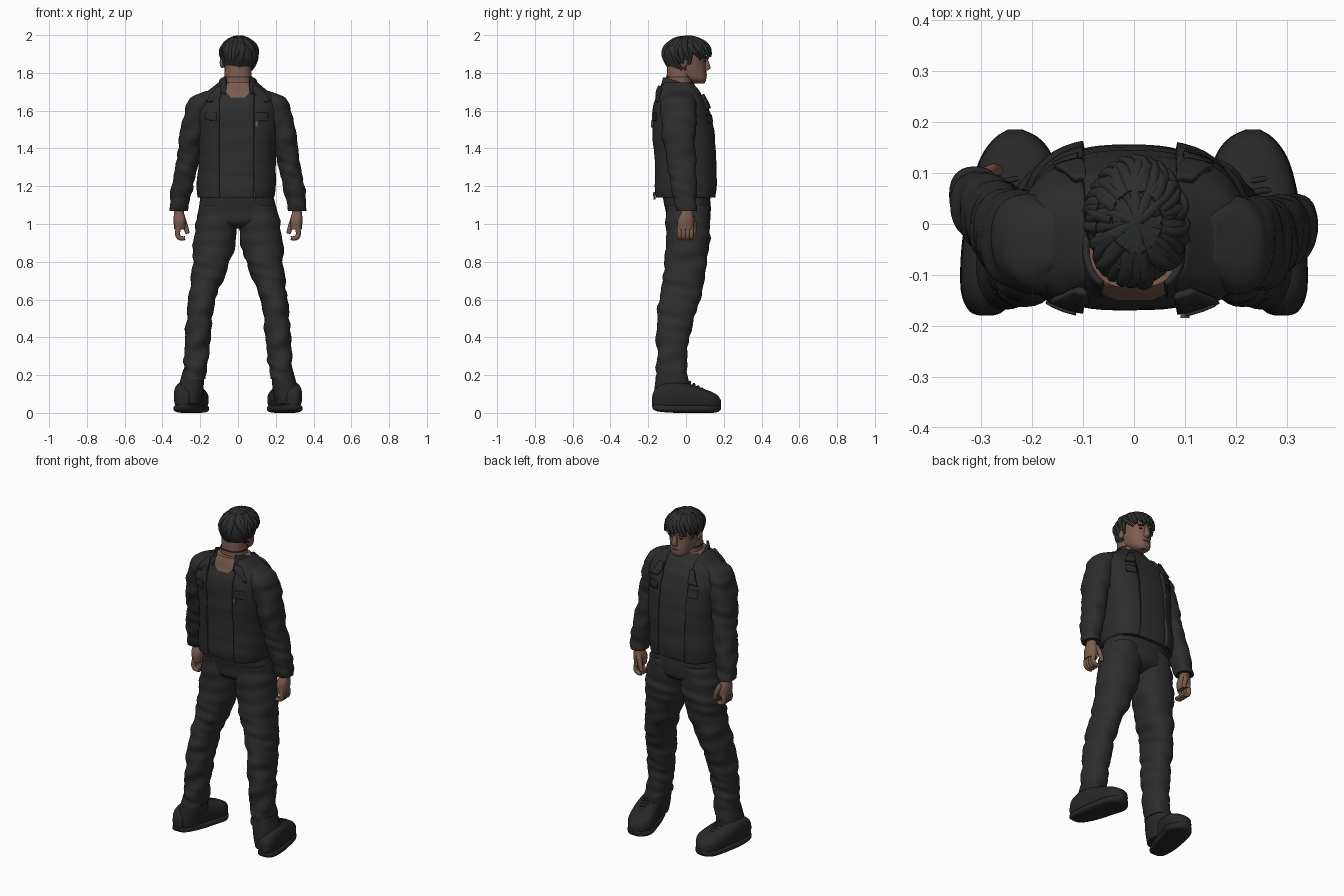
import bpy, bmesh, math, random
from mathutils import Vector

random.seed(4)
if "Cube" in bpy.data.objects:
    bpy.data.objects.remove(bpy.data.objects["Cube"])


def material(name, r, g, b):
    m = bpy.data.materials.new(name)
    m.use_nodes = True
    m.diffuse_color = (r, g, b, 1)
    m.node_tree.nodes["Principled BSDF"].inputs["Base Color"].default_value = (r, g, b, 1)
    return m


JACKET = material("jacket_black", .025, .025, .025)
SHIRT = material("shirt_charcoal", .028, .028, .028)
PANTS = material("trouser_black", .026, .026, .026)
BOOT = material("boot_black", .021, .021, .021)
HAIR = material("hair_black", .025, .026, .026)
SKIN = material("skin_brown", .2, .108, .076)
LIP = material("lip_brown", .15, .07, .05)
METAL = material("dull_metal", .12, .11, .1)


def add(name, bm, mat, angle=50):
    me = bpy.data.meshes.new(name)
    bmesh.ops.recalc_face_normals(bm, faces=bm.faces)
    bm.to_mesh(me)
    bm.free()
    ob = bpy.data.objects.new(name, me)
    bpy.context.collection.objects.link(ob)
    me.materials.append(mat)
    bpy.ops.object.select_all(action="DESELECT")
    ob.select_set(True)
    bpy.context.view_layer.objects.active = ob
    bpy.ops.object.shade_smooth_by_angle(angle=math.radians(angle))
    return ob


def solidify(ob, thickness, offset=-1):
    mod = ob.modifiers.new("thickness", "SOLIDIFY")
    mod.thickness, mod.offset = thickness, offset


def slice_mesh(bm, point, normal):
    bmesh.ops.bisect_plane(bm, geom=bm.verts[:] + bm.edges[:] + bm.faces[:], plane_co=point, plane_no=normal)


def spline(a, b, c, d, t):
    return b + .5 * t * (c - a + t * (2 * a - 5 * b + 4 * c - d + t * (3 * (b - c) + d - a)))


def loft_bm(rings, axis="z", n=32, steps=4, power=2.3, fold=0, waves=75, caps=True):
    """Each ring is (position along axis, min u, max u, min v, max v)."""
    bm, loops, last = bmesh.new(), [], len(rings) - 1
    for i in range(last * steps + 1):
        k = min(i // steps, last - 1)
        four = [rings[min(max(k + j, 0), last)] for j in (-1, 0, 1, 2)]
        h, u0, u1, v0, v1 = [spline(*vals, i / steps - k) for vals in zip(*four)]
        loop = []
        for j in range(n):
            a = math.tau * j / n
            c, s = math.cos(a), math.sin(a)
            # Cloth folds run round the tube at a changing slant and strength
            f = fold * (math.sin(waves * h + 2.5 * math.sin(a + 11 * h)) * math.sin(a + 17 * h)
                        + .6 * math.sin(.55 * waves * h - 3 * c + 2 * s))
            u = (u0 + u1) / 2 + ((u1 - u0) / 2 + f) * math.copysign(abs(c) ** (2 / power), c)
            v = (v0 + v1) / 2 + ((v1 - v0) / 2 + f) * math.copysign(abs(s) ** (2 / power), s)
            loop.append(bm.verts.new((u, v, h) if axis == "z" else (u, h, v)))
        loops.append(loop)
    for p, q in zip(loops, loops[1:]):
        for j in range(n):
            bm.faces.new((p[j], p[j - 1], q[j - 1], q[j]))
    if caps:
        bm.faces.new(loops[0])
        bm.faces.new(loops[-1])
    return bm


def loft(name, rings, mat, **kw):
    return add(name, loft_bm(rings, **kw), mat)


def mirrored(rings, s, lean=0):
    """Put rings on side s; lean swings the lower part towards +y."""
    out = []
    for h, a, b, c, d in rings:
        k = lean * max(0, 1.65 - h)
        out.append((h, min(a * s, b * s), max(a * s, b * s), c + k, d + k))
    return out


def blob(name, loc, size, mat):
    bm = bmesh.new()
    bmesh.ops.create_uvsphere(bm, u_segments=16, v_segments=10, radius=1)
    for v in bm.verts:
        v.co = Vector(loc) + v.co * Vector(size)
    return add(name, bm, mat, 180)


def tubes(name, paths, mat, radius, tip=1):
    cu = bpy.data.curves.new(name, "CURVE")
    cu.dimensions, cu.bevel_depth, cu.bevel_resolution = "3D", radius, 2
    cu.resolution_u, cu.use_fill_caps = 4, True
    for pts in paths:
        sp = cu.splines.new("NURBS")
        sp.points.add(len(pts) - 1)
        sp.use_endpoint_u, sp.order_u = True, 3
        for i, (p, q) in enumerate(zip(sp.points, pts)):
            p.co = (*q, 1)
            p.radius = 1 + (tip - 1) * (i / (len(pts) - 1)) ** 2
    ob = bpy.data.objects.new(name, cu)
    bpy.context.collection.objects.link(ob)
    cu.materials.append(mat)
    bpy.ops.object.select_all(action="DESELECT")
    ob.select_set(True)
    bpy.context.view_layer.objects.active = ob
    bpy.ops.object.convert(target="MESH")


def patch(name, x0, x1, z0, z1, y, target, skew=0, thick=.006):
    """Thin cloth plate laid on the target; skew slides its top edge in x."""
    bm = bmesh.new()
    bmesh.ops.create_grid(bm, x_segments=8, y_segments=8, size=.5)
    for v in bm.verts:
        u, w = v.co.x, v.co.y
        v.co = ((x0 + x1) / 2 + u * (x1 - x0) + skew * (w + .5), y, (z0 + z1) / 2 + w * (z1 - z0))
    ob = add(name, bm, JACKET)
    wrap = ob.modifiers.new("wrap", "SHRINKWRAP")
    wrap.target, wrap.offset = target, thick / 2
    solidify(ob, thick, 0)


# Torso: scoop-neck shirt inside an open jacket
body = [(1.14, -.215, .19, -.166, .163), (1.2, -.22, .2, -.172, .168), (1.3, -.21, .2, -.172, .168),
        (1.45, -.21, .21, -.18, .16), (1.58, -.225, .225, -.183, .135), (1.66, -.21, .21, -.168, .103),
        (1.71, -.15, .15, -.152, .078), (1.75, -.1, .1, -.138, .052)]
g = .014
inner = [(h, a + g, b - g, c + g, d - g) for h, a, b, c, d in body]
bm = loft_bm(inner, n=64, steps=6, power=2.7, fold=.002)
slice_mesh(bm, (0, 0, 1.67), (0, 0, 1))
for s in (-1, 1):
    slice_mesh(bm, (s * .035, 0, 1.67), (-s, 0, 1))
shirt = add("shirt", bm, SHIRT)
shirt.data.materials.append(SKIN)
for f in shirt.data.polygons:
    c = f.center
    f.material_index = int(c.y < 0 and c.z > 1.67 + max(0, abs(c.x) - .035))

bm = loft_bm(body, n=48, steps=6, power=2.7, fold=.002, waves=45, caps=False)
for x in (-.1, .085):
    slice_mesh(bm, (x, 0, 0), (1, 0, 0))
gap = [f for f in bm.faces if -.1 < f.calc_center_median().x < .085]
bmesh.ops.delete(bm, geom=gap, context="FACES")
jacket = add("jacket", bm, JACKET)
solidify(jacket, .016)

# Pocket flaps and folded collar points
for side, y, drop in (("back", -.2, 0), ("front", .18, .03)):
    for s in (-1, 1):
        x = .15 if s > 0 else -.155
        patch("pocket_flap_%s_%d" % (side, s), x - .045, x + .035, 1.545, 1.59, y, jacket)
        patch("collar_point_%s_%d" % (side, s), s * .135 - .03, s * .135 + .03, 1.645 - drop, 1.74 - drop,
              y * .75, jacket, -s * .035, .014)
bm = bmesh.new()
bmesh.ops.create_cone(bm, segments=10, radius1=.009, radius2=.009, depth=.012, cap_ends=True)
for v in bm.verts:
    v.co = (.1 + v.co.x, -.178 + v.co.z, 1.53 + 2 * v.co.y)
add("pocket_pin", bm, METAL)
tubes("zip_pull", [[(.088, -.168, 1.17), (.09, -.17, 1.15), (.09, -.166, 1.13)]], METAL, .005)

# Sloping collar band
bm = loft_bm([(1.69, -.13, .13, -.158, .085), (1.74, -.108, .108, -.148, .07), (1.775, -.1, .1, -.14, .06)], n=48, caps=False)
for v in bm.verts:
    v.co.z -= max(0, v.co.y + .1) * .38
for x in (-.065, .065):
    slice_mesh(bm, (x, 0, 0), (1, 0, 0))
gap = [f for f in bm.faces if abs(f.calc_center_median().x) < .065]
bmesh.ops.delete(bm, geom=gap, context="FACES")
solidify(add("collar", bm, JACKET), .012)

# Trousers
loft("trouser_seat", [(.975, -.04, .04, -.05, .06), (1.01, -.205, .205, -.1, .12), (1.08, -.208, .205, -.11, .13),
                      (1.17, -.195, .18, -.13, .13)], PANTS, fold=.002)
leg = [(1.1, .01, .2, -.105, .125), (1, .003, .223, -.108, .128), (.9, .014, .237, -.105, .125),
       (.8, .042, .24, -.115, .11), (.7, .08, .25, -.123, .097), (.6, .12, .263, -.143, .075),
       (.5, .135, .273, -.153, .043), (.4, .145, .28, -.157, .02), (.3, .155, .286, -.152, .004),
       (.24, .165, .286, -.158, .008), (.18, .17, .296, -.159, .01)]

arm = [(1.705, .12, .165, -.08, .01), (1.675, .11, .24, -.12, .04), (1.645, .12, .264, -.132, .05),
       (1.58, .15, .287, -.135, .055), (1.45, .185, .313, -.128, .045), (1.35, .205, .322, -.11, .045),
       (1.25, .225, .343, -.098, .048), (1.15, .25, .358, -.08, .045), (1.07, .265, .362, -.063, .043)]
palm = [(1.1, .29, .335, -.03, .02), (1.06, .286, .338, -.038, .025), (1.02, .276, .342, -.058, .03), (.97, .28, .337, -.058, .025)]
boot = [(-.18, .28, .3, .05, .08), (-.17, .257, .322, .03, .115), (-.13, .232, .338, .02, .15), (-.05, .2, .337, .015, .165),
        (.03, .175, .325, .015, .15), (.1, .155, .31, .015, .125), (.14, .165, .294, .015, .11), (.17, .19, .27, .02, .09),
        (.185, .22, .246, .035, .065)]
shaft = [(.05, .2, .325, -.168, .02), (.13, .183, .316, -.167, .022), (.23, .176, .29, -.152, 0)]
sole = [(y, a - .002, b + .002, c - .015, .045) for y, a, b, c, d in boot]

for side, s in (("left", 1), ("right", -1)):
    loft(side + "_trouser_leg", mirrored(leg, s), PANTS, steps=8, fold=.0042)
    lean = .02 if s > 0 else .115
    loft(side + "_sleeve", mirrored(arm, s, lean), JACKET, steps=8, fold=.0038)
    # Hand with curled fingers
    loft(side + "_palm", mirrored(palm, s, lean), SKIN, n=20)
    dy = lean * .65
    fingers = [[(s * .312, y + dy, .99), (s * .325, y + dy, .95), (s * .308, y + dy, .92), (s * .28, y + dy, .925)]
               for y in (-.047, -.026, -.005, .015)]
    tubes(side + "_fingers", fingers, SKIN, .014, .75)
    tubes(side + "_thumb", [[(s * .3, .015 + dy, 1.04), (s * .28, .035 + dy, 1), (s * .267, .03 + dy, .95)]], SKIN, .016, .7)
    # Boot, sole and laces
    loft(side + "_boot", mirrored(boot, s), BOOT, axis="y", power=2.8)
    loft(side + "_boot_shaft", mirrored(shaft, s), BOOT)
    loft(side + "_sole", mirrored(sole, s), BOOT, axis="y", power=3.2)
    laces = []
    for k in range(4):
        y, z = .015 + .022 * k, .165 - .012 * k
        x = s * (.25 - .1 * y)
        laces.append([(x - .045, y, z - .03), (x - .02, y, z), (x + .02, y + .01, z), (x + .045, y, z - .03)])
    tubes(side + "_laces", laces, BOOT, .006)
    # Ear, eye and brow
    blob(side + "_ear", (s * .083, -.012, 1.855), (.014, .02, .03), SKIN)
    blob(side + "_eye", (s * .033, .098, 1.862), (.013, .007, .004), HAIR)
    blob(side + "_brow", (s * .035, .1, 1.88), (.02, .009, .004), HAIR)

# Head and neck
loft("neck", [(1.66, -.09, .09, -.11, .03), (1.72, -.074, .074, -.105, .03), (1.84, -.07, .07, -.1, .035)], SKIN)
loft("neck_cord", [(1.775, -.076, .076, -.107, .035), (1.782, -.076, .076, -.107, .035)], JACKET)
loft("head", [(1.745, -.03, .03, .04, .098), (1.765, -.052, .052, 0, .107), (1.8, -.066, .066, -.07, .108),
              (1.85, -.077, .077, -.1, .104), (1.9, -.083, .083, -.11, .108), (1.95, -.075, .075, -.09, .09),
              (1.98, -.04, .04, -.05, .05)], SKIN)
loft("nose", [(1.885, -.008, .008, .09, .11), (1.83, -.016, .016, .09, .13), (1.812, -.017, .017, .09, .115)], SKIN, n=14)
blob("mouth", (0, .104, 1.79), (.024, .008, .005), LIP)


# Hair: cap plus tousled locks combed out from the crown
def scalp(a, phi, k=1):
    drop = math.cos(phi)
    return Vector((.005 + .097 * k * math.sin(phi) * math.cos(a), .004 + .124 * k * math.sin(phi) * math.sin(a),
                   1.9 + .088 * drop * (k if drop > 0 else 1.4)))


bm = bmesh.new()
bmesh.ops.create_uvsphere(bm, u_segments=32, v_segments=24, radius=1)
for v in bm.verts:
    v.co = Vector((.005, .002, 1.9)) + v.co * Vector((.097, .122, .09 if v.co.z > 0 else .125))
bare = []
for f in bm.faces:
    c = f.calc_center_median()
    if c.z < (1.9 if c.y > .03 else 1.86 if c.y > -.03 else 1.83):
        bare.append(f)
bmesh.ops.delete(bm, geom=bare, context="FACES")
add("hair_cap", bm, HAIR, 180)
for layer, start, radius in (("under", .9, .014), ("middle", .5, .016), ("top", -.5, .016)):
    locks = []
    for i in range(22):
        a = math.tau * i / 22 + random.uniform(-.2, .2)
        front = math.sin(a)
        end = 1.68 if front > .4 else 1.95 if front > -.25 else 2.25
        end += random.uniform(-.3, .1)
        swirl, lift = random.uniform(-.5, .7), random.uniform(.03, .09)
        locks.append([scalp(a + swirl * t * t, start + (end - start) * t, .94 + lift * math.sin(3 * t)) for t in (0, .25, .5, .75, 1)])
    tubes("hair_locks_" + layer, locks, HAIR, radius, .4)
fringe = []
for i in range(9):
    a = .6 + .24 * i
    end = random.uniform(1.55, 1.75)
    fringe.append([scalp(a + .3 * t * t, .5 + (end - .5) * t, .95 + .07 * t) for t in (0, .25, .5, .75, 1)])
tubes("hair_fringe", fringe, HAIR, .016, .5)
